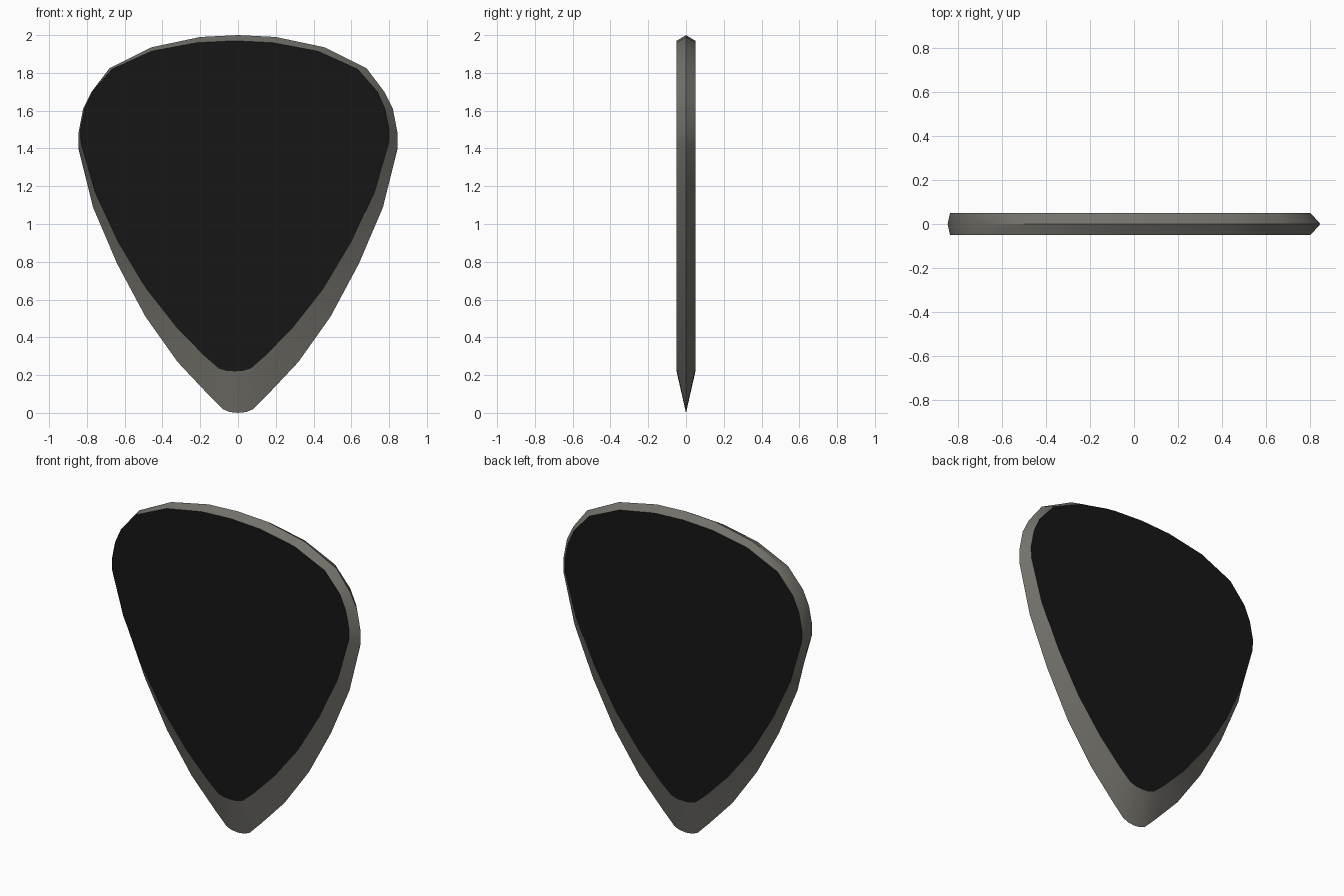
import bpy, bmesh, math

if "Cube" in bpy.data.objects:
    bpy.data.objects.remove(bpy.data.objects["Cube"])

# Half outlines (x, z) from the tip up to the top centre
RIM = [(0, 0), (0.045, 0.005), (0.08, 0.02), (0.16, 0.10), (0.32, 0.27),
       (0.49, 0.51), (0.64, 0.79), (0.768, 1.09), (0.845, 1.40), (0.845, 1.48),
       (0.82, 1.61), (0.775, 1.70), (0.68, 1.825), (0.46, 1.935), (0.2, 1.99), (0, 2.0)]
FACE = [(0, 0.22), (0.042, 0.222), (0.085, 0.235), (0.16, 0.30), (0.307, 0.45),
        (0.468, 0.655), (0.617, 0.905), (0.739, 1.167), (0.815, 1.43), (0.817, 1.50),
        (0.795, 1.61), (0.755, 1.70), (0.65, 1.82), (0.44, 1.915), (0.2, 1.96), (0, 1.97)]
FACE_SHIFT = -0.017
HALF_THICK = 0.05


def material(name, color):
    mat = bpy.data.materials.new(name)
    mat.diffuse_color = (*color, 1)
    mat.use_nodes = True
    mat.node_tree.nodes["Principled BSDF"].inputs["Base Color"].default_value = mat.diffuse_color
    return mat


def ring(bm, half, y, shift=0):
    loop = half + [(-x, z) for x, z in half[-2:0:-1]]
    return [bm.verts.new((x + shift, y, z)) for x, z in loop]


# Pick body: sharp mid-plane rim bevelled to a flat face on each side
bm = bmesh.new()
rim = ring(bm, RIM, 0)
n = len(rim)
for y in (-HALF_THICK, HALF_THICK):
    face = ring(bm, FACE, y, FACE_SHIFT)
    bm.faces.new(face).material_index = 1
    for i in range(n):
        j = (i + 1) % n
        bm.faces.new((rim[i], rim[j], face[j], face[i]))
bmesh.ops.recalc_face_normals(bm, faces=bm.faces)

mesh = bpy.data.meshes.new("pick")
bm.to_mesh(mesh)
bm.free()
mesh.materials.append(material("bevel_grey", (0.17, 0.165, 0.145)))
mesh.materials.append(material("face_black", (0.008, 0.008, 0.008)))
pick = bpy.data.objects.new("guitar_pick", mesh)
bpy.context.collection.objects.link(pick)

# Smooth bevel, crisp edges around the flat faces and rim
bpy.context.view_layer.objects.active = pick
pick.select_set(True)
bpy.ops.object.shade_smooth_by_angle(angle=math.radians(30))
for poly in mesh.polygons:
    if poly.material_index == 1:
        poly.use_smooth = False
        for key in poly.edge_keys:
            mesh.edges[mesh.edge_keys.index(key)].use_edge_sharp = True
